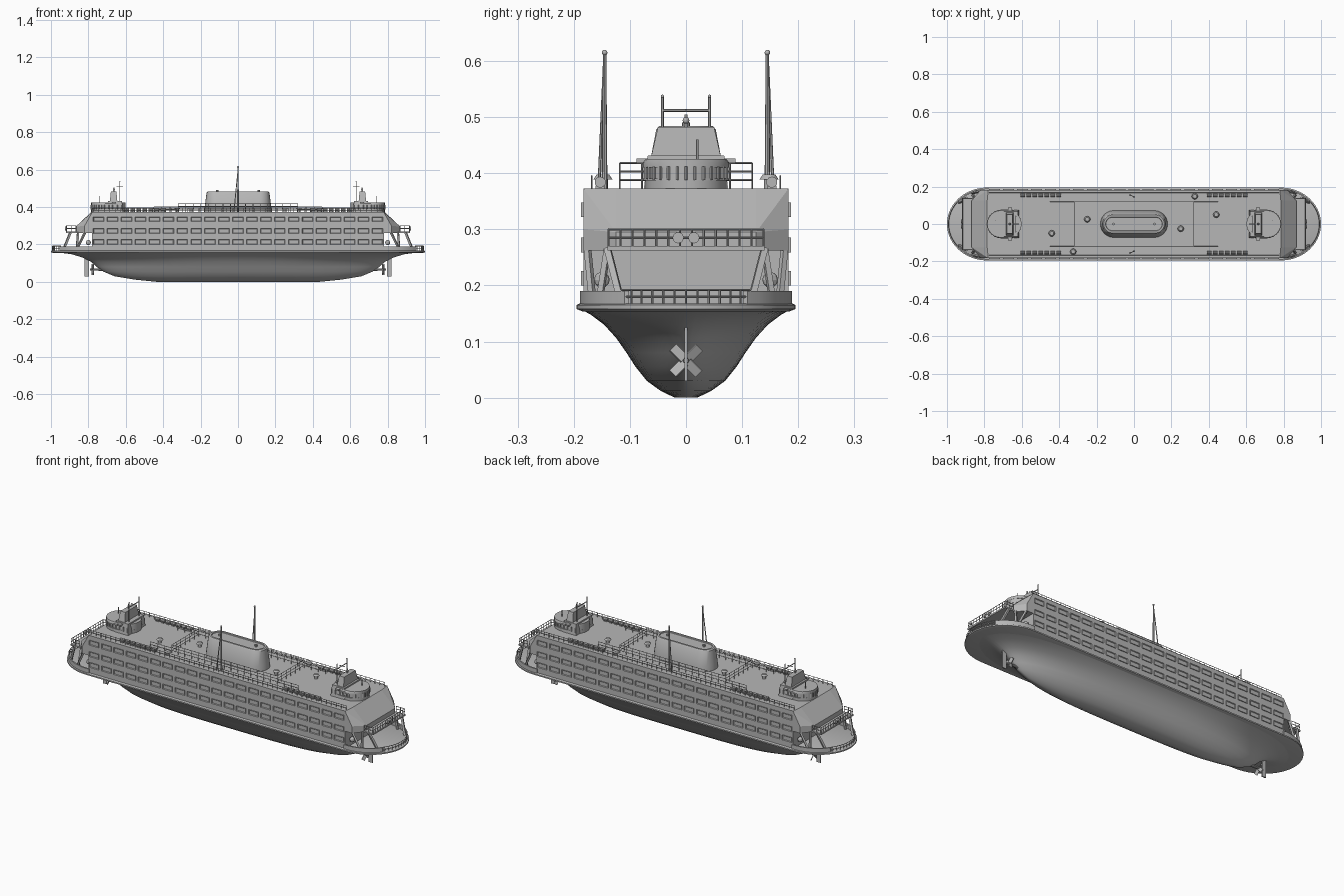
import bpy, bmesh
from math import sin, cos, pi, radians, sqrt
from mathutils import Vector, Matrix

cube = bpy.data.objects.get("Cube")
if cube:
    bpy.data.objects.remove(cube, do_unlink=True)

grey = bpy.data.materials.new("ship_grey")
grey.use_nodes = True
grey.diffuse_color = (0.47, 0.47, 0.47, 1)
grey.node_tree.nodes["Principled BSDF"].inputs["Base Color"].default_value = grey.diffuse_color

ROOF, DECK, SIDE = 0.373, 0.168, 0.183


def finish(bm, name, mirror="", smooth=False):
    """Turn a bmesh into an object, mirrored over the given axes."""
    bmesh.ops.recalc_face_normals(bm, faces=bm.faces)
    mesh = bpy.data.meshes.new(name)
    bm.to_mesh(mesh)
    bm.free()
    mesh.materials.append(grey)
    ob = bpy.data.objects.new(name, mesh)
    bpy.context.collection.objects.link(ob)
    if smooth:
        bpy.ops.object.select_all(action="DESELECT")
        ob.select_set(True)
        bpy.context.view_layer.objects.active = ob
        bpy.ops.object.shade_smooth_by_angle(angle=radians(35))
    if mirror:
        mod = ob.modifiers.new("Mirror", "MIRROR")
        mod.use_axis = ("x" in mirror, "y" in mirror, False)
    return ob


def box(bm, x0, x1, y0, y1, z0, z1):
    m = Matrix.Translation(((x0 + x1) / 2, (y0 + y1) / 2, (z0 + z1) / 2))
    m = m @ Matrix.Diagonal((x1 - x0, y1 - y0, z1 - z0, 1))
    return bmesh.ops.create_cube(bm, size=1, matrix=m)["verts"]


def bar(bm, a, b, r, r2=None, sides=6):
    a, b = Vector(a), Vector(b)
    turn = (b - a).to_track_quat("Z", "Y").to_matrix().to_4x4()
    bmesh.ops.create_cone(bm, cap_ends=True, segments=sides, radius1=r,
                          radius2=r if r2 is None else r2, depth=(b - a).length,
                          matrix=Matrix.Translation((a + b) / 2) @ turn)


def ball(bm, p, r):
    bmesh.ops.create_uvsphere(bm, u_segments=10, v_segments=6, radius=r,
                              matrix=Matrix.Translation(p))


def loft(bm, rings):
    """Skin closed rings and cap both ends."""
    loops = [[bm.verts.new(p) for p in ring] for ring in rings]
    n = len(loops[0])
    for lo, hi in zip(loops, loops[1:]):
        for i in range(n):
            bm.faces.new((lo[i], lo[(i + 1) % n], hi[(i + 1) % n], hi[i]))
    bm.faces.new(loops[0][::-1])
    bm.faces.new(loops[-1])


def stadium(cx, half, r, z, rx=None, n=12):
    """Rounded outline: straight to half - rx, then elliptical ends."""
    rx = rx or r
    pts = []
    for s in (1, -1):
        for i in range(n + 1):
            t = -pi / 2 + pi * i / n
            pts.append((cx + s * (half - rx + rx * cos(t)), s * r * sin(t), z))
    return pts


def railing(bm, path, height, gap=0.03, rails=2, r=0.0016):
    """Posts and rails along a path."""
    up = Vector((0, 0, height))
    for a, b in zip(path, path[1:]):
        a, b = Vector(a), Vector(b)
        count = max(1, round((b - a).length / gap))
        for i in range(count + 1):
            p = a.lerp(b, i / count)
            bar(bm, p, p + up, r, sides=4)
        for k in range(rails):
            f = (k + 1) / rails
            bar(bm, a + up * f, b + up * f, r, sides=4)


# Hull: stacked waterlines of (z, half length, half width, fullness)
levels = [(0, .43, .02, 4), (.012, .55, .045, 4), (.03, .66, .07, 3), (.055, .72, .09, 3),
          (.08, .755, .106, 3), (.107, .785, .125, 3), (.13, .83, .146, 4),
          (.148, .89, .17, 5), (.158, .97, .188, 7)]
bm = bmesh.new()
N = 32
rings = []
for z, length, width, p in levels:
    ring = []
    for i in range(2 * N):
        t = pi * i / N
        y = width * max(0, 1 - abs(cos(t)) ** p) ** 0.6
        ring.append((length * cos(t), y if i < N else -y, z))
    rings.append(ring)
loft(bm, rings)
finish(bm, "hull", smooth=True)

# Main deck with its rubbing strip
bm = bmesh.new()
loft(bm, [stadium(0, h, w, z, 0.215, 24) for h, w, z in
          [(.985, .185, .154), (1, .195, .158), (1, .195, .165), (.992, .189, DECK)]])
finish(bm, "main_deck", smooth=True)

# Superstructure, with sloped and chamfered ends
bm = bmesh.new()
box(bm, -.78, .78, -SIDE, SIDE, DECK - .005, ROOF)
finish(bm, "superstructure")
bm = bmesh.new()
for s in (-1, 1):
    for x, y, z in [(.779, SIDE, ROOF), (.779, SIDE, .262), (.82, SIDE, .262), (.82, SIDE, .30),
                    (.785, .125, ROOF), (.868, .125, .295), (.868, .125, .262)]:
        bm.verts.new((x, s * y, z))
bmesh.ops.convex_hull(bm, input=bm.verts[:])
finish(bm, "sloped_end_house", "x")

# Framed side windows in three rows, recessed panes
bm = bmesh.new()
for z in (.335, .272, .213):
    for i in range(21):
        x = (i - 10) * 0.0745
        box(bm, x - .029, x + .029, SIDE - .001, SIDE + .004, z - .013, z + .013)
bm.normal_update()
panes = [f for f in bm.faces if f.normal.y > 0.9]
bmesh.ops.inset_individual(bm, faces=panes, thickness=.004, depth=-.0035)
finish(bm, "side_windows", "y")

# Balcony on each end and the raking pillars under it
bm = bmesh.new()
box(bm, .86, .92, -.14, .14, .262, .27)
finish(bm, "balcony", "x")
bm = bmesh.new()
railing(bm, [(.866, -.138, .27), (.917, -.138, .27), (.917, .138, .27), (.866, .138, .27)],
        .03, .022, 2, .002)
for y in (-.014, .014):
    bar(bm, (.914, y, .285), (.924, y, .285), .01, sides=12)
finish(bm, "balcony_railing", "x")
bm = bmesh.new()
bar(bm, (.895, .14, .266), (.935, .115, DECK), .008, sides=4)
bar(bm, (.855, .14, .266), (.862, .155, DECK), .007, sides=4)
bar(bm, (.815, .176, .27), (.865, .166, DECK), .007, sides=4)
ball(bm, (.80, .15, .21), .014)
finish(bm, "end_pillars", "xy")


def edge(x, inset=.006):
    return (.195 - inset) * sqrt(max(0, 1 - ((x - .785) / .209) ** 2))


# Bulwark following the deck edge beside the vehicle opening
bm = bmesh.new()
xs = [.775 + .18 * i / 10 for i in range(11)]
loft(bm, [[(x, edge(max(x, .785)), DECK - .004), (x, edge(max(x, .785)), .19),
           (x, edge(max(x, .785)) - .008, .19), (x, edge(max(x, .785)) - .008, DECK - .004)]
          for x in xs])
finish(bm, "bulwark", "xy", True)

# Railing round the bow and stern tips
bm = bmesh.new()
arc = [(.785 + .207 * cos(t), .185 * sin(t), DECK)
       for t in [(-38 + 76 * i / 12) * pi / 180 for i in range(13)]]
railing(bm, arc, .024, .02, 2, .002)
finish(bm, "end_railing", "x")

# Rudder and propeller
bm = bmesh.new()
box(bm, .797, .82, -.003, .003, .03, .158)
finish(bm, "rudder", "x")
bm = bmesh.new()
bar(bm, (.70, 0, .066), (.79, 0, .066), .008, .005, 10)
for k in range(4):
    t = pi / 4 + k * pi / 2
    verts = box(bm, -.002, .002, -.009, .009, .004, .033)
    m = Matrix.Translation((.777, 0, .066)) @ Matrix.Rotation(t, 4, "X") @ Matrix.Rotation(.5, 4, "Z")
    bmesh.ops.transform(bm, matrix=m, verts=verts)
finish(bm, "propeller", "x")

# Funnel casing with rim and small outlets
bm = bmesh.new()
loft(bm, [stadium(0, .18, .072, ROOF), stadium(0, .178, .068, .40), stadium(0, .168, .053, .478),
          stadium(0, .162, .048, .484), stadium(0, .152, .038, .484), stadium(0, .15, .036, .48)])
for x in (-.11, .11):
    bar(bm, (x, 0, .478), (x, 0, .49), .007, sides=10)
finish(bm, "funnel_casing", smooth=True)

# Pilot houses with rims, window frames and bridge box
bm = bmesh.new()
loft(bm, [stadium(.693, .092, r, z, r) for r, z in
          [(.072, ROOF), (.072, .387), (.077, .387), (.077, .391), (.070, .391), (.070, .410),
           (.077, .410), (.077, .419), (.072, .425)]])
finish(bm, "pilot_house", "x", True)
bm = bmesh.new()
for i in range(15):
    t = -pi / 2 + pi * i / 14
    x, y = .713 + .073 * cos(t), .073 * sin(t)
    bar(bm, (x, y, .388), (x, y, .412), .003, sides=4)
for x in (.62, .645, .67, .69):
    for y in (-.073, .073):
        bar(bm, (x, y, .388), (x, y, .412), .003, sides=4)
finish(bm, "pilot_window_posts", "x")
bm = bmesh.new()
for parts in ([(.615, .70, .075, ROOF), (.62, .695, .068, .432)],
              [(.645, .685, .062, .43), (.65, .68, .05, .482)]):
    loft(bm, [[(a, -w, z), (b, -w, z), (b, w, z), (a, w, z)] for a, b, w, z in parts])
box(bm, .652, .674, -.088, .088, .418, .426)
finish(bm, "bridge_box", "x")

# Signal frame and lamp above each pilot house
bm = bmesh.new()
for y in (-.042, .042):
    bar(bm, (.632, y, .42), (.632, y, .535), .0025)
    ball(bm, (.632, y, .537), .003)
bar(bm, (.632, -.042, .512), (.632, .042, .512), .0025)
bar(bm, (.615, 0, .512), (.65, 0, .512), .002)
bar(bm, (.664, 0, .48), (.664, 0, .505), .003)
ball(bm, (.664, 0, .494), .006)
bar(bm, (.74, .02, .42), (.74, .02, .46), .002)
finish(bm, "signal_frame", "x")

# Pair of tall masts with a raking stay
bm = bmesh.new()
bar(bm, (0, .145, ROOF), (0, .145, .615), .005, .003, 8)
bar(bm, (-.022, .155, ROOF), (0, .146, .60), .003, .002)
ball(bm, (0, .145, .615), .005)
finish(bm, "mast", "y", True)

# Roof railings: along the sides, and round the middle deck
bm = bmesh.new()
railing(bm, [(0, .168, ROOF), (.775, .168, ROOF)], .022, .03)
finish(bm, "side_roof_railing", "xy")
bm = bmesh.new()
railing(bm, [(.32, 0, ROOF), (.32, .118, ROOF), (0, .118, ROOF)], .045, .04, 3)
railing(bm, [(.32, .118, ROOF), (.45, .118, ROOF)], .028, .04)
finish(bm, "middle_roof_railing", "xy")

# Life raft canisters
bm = bmesh.new()
for i in range(7):
    x = .39 + i * .032
    bar(bm, (x, .153, ROOF + .011), (x + .025, .153, ROOF + .011), .01, sides=10)
    box(bm, x + .004, x + .021, .145, .161, ROOF - .002, ROOF + .005)
finish(bm, "life_raft_canisters", "xy", True)

# Mushroom vents on the roof
bm = bmesh.new()
for x, y in [(.44, .05), (.25, -.025), (.325, .148)]:
    for s in (1, -1):
        bar(bm, (s * x, s * y, ROOF - .002), (s * x, s * y, ROOF + .018), .009, sides=12)
        bar(bm, (s * x, s * y, ROOF + .016), (s * x, s * y, ROOF + .025), .017, .011, 12)
finish(bm, "roof_vents", smooth=True)
